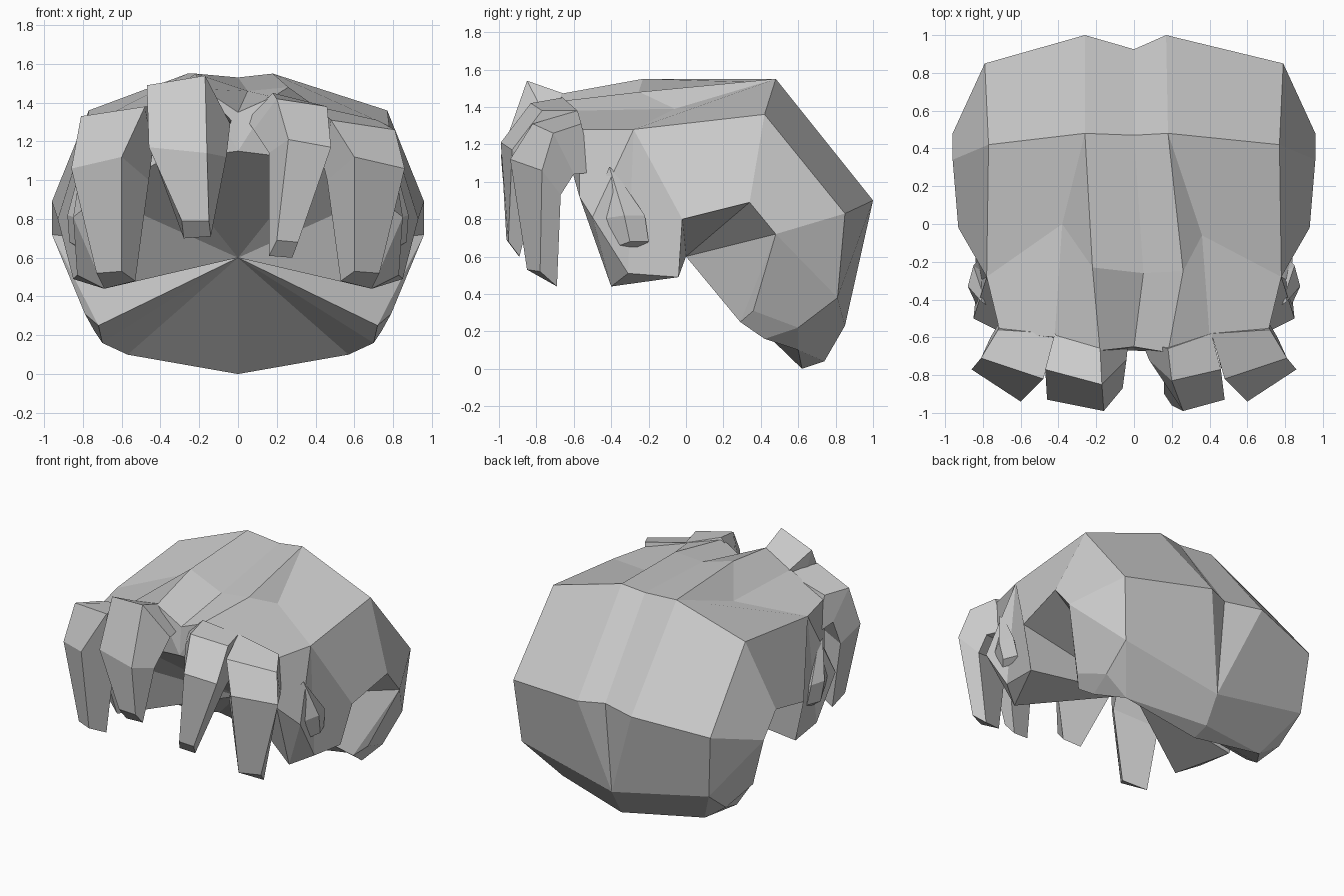
import bpy, bmesh

if "Cube" in bpy.data.objects:
    bpy.data.objects.remove(bpy.data.objects["Cube"])

grey = bpy.data.materials.new("hair_grey")
grey.diffuse_color = (0.6, 0.6, 0.6, 1)
grey.use_nodes = True
grey.node_tree.nodes["Principled BSDF"].inputs["Base Color"].default_value = grey.diffuse_color


def finish(name, bm):
    bmesh.ops.recalc_face_normals(bm, faces=bm.faces)
    me = bpy.data.meshes.new(name)
    bm.to_mesh(me)
    bm.free()
    me.materials.append(grey)
    ob = bpy.data.objects.new(name, me)
    bpy.context.collection.objects.link(ob)
    return ob


# Points on the centre line, shared by both halves
CENTRE = dict(
    inner=(0, 0, .6), crest=(0, .47, 1.53), part=(.05, -.26, 1.46), brow=(0, -.65, 1.35),
    rim=(0, -.67, 1.15), back=(0, .925, .9), nape=(0, .85, .23),
    under=(0, .74, .04), hem=(0, .62, 0))
# Points of one side, mirrored to the other
SIDE = dict(
    temple=(.77, .42, 1.36), shoulder=(.78, -.28, 1.28), corner=(.71, -.57, 1.28),
    ear_front=(.93, -.02, .80), ear_top=(.96, .34, .89), ear_back=(.96, .48, .72),
    back_side=(.79, .85, .83), low_back=(.75, .81, .38), low_side=(.74, .6, .22),
    jaw=(.79, .36, .31), jaw_in=(.72, .29, .25), hem_side=(.70, .42, .16), hem_back=(.57, .6, .10),
    burn_back=(.85, -.04, .49), burn_low=(.83, -.31, .51), burn_tip=(.69, -.4, .44),
    burn_front=(.85, -.5, .81), burn_in=(.71, -.57, .92), rim_side=(.4, -.62, 1.1))
# Crown ridges differ a little left and right
CROWN = {
    1: dict(top=(.18, .48, 1.55), back_top=(.17, 1, .9), valley=(.36, -.06, 1.39),
            ridge=(.26, -.25, 1.48), root_in=(.18, -.68, 1.43), root_out=(.4, -.59, 1.38)),
    -1: dict(top=(-.26, .48, 1.55), back_top=(-.26, 1, .9), valley=(-.38, 0, 1.39),
             ridge=(-.22, -.23, 1.55), root_in=(-.18, -.67, 1.47), root_out=(-.42, -.6, 1.40))}

# Faces of one half, grouped by region
CROWN_FACES = [
    "crest top back_top back", "top temple back_side back_top",
    "top temple shoulder valley", "top valley ridge",
    "crest top ridge part", "part ridge root_in brow",
    "ridge valley root_out root_in", "valley shoulder corner root_out"]
BACK_FACES = [
    "back back_top nape", "back_top back_side low_back nape",
    "temple shoulder ear_front ear_top", "temple ear_top ear_back back_side",
    "back_side ear_back low_back", "ear_back jaw low_side low_back",
    "nape low_back hem_back under", "low_back low_side hem_back",
    "low_side jaw jaw_in hem_side", "low_side hem_side hem_back",
    "under hem_back hem", "jaw ear_back jaw_in"]
SIDEBURN_FACES = [
    "shoulder ear_front burn_back burn_low", "shoulder burn_low burn_front",
    "shoulder burn_front burn_in corner", "burn_back burn_low burn_tip",
    "burn_low burn_front burn_tip", "burn_front burn_in burn_tip"]
FOREHEAD_FACES = [
    "corner burn_in rim_side root_out", "root_out rim_side root_in",
    "root_in rim_side rim", "root_in rim brow"]
# Open edge closed by a fan to the inner point
RIM = ["hem", "hem_back", "hem_side", "jaw_in", "ear_back", "ear_top", "ear_front",
       "burn_back", "burn_tip", "burn_in", "rim_side", "rim"]

# Main cap: crown, back, ear notches, sideburns and underside
bm = bmesh.new()
mid = {k: bm.verts.new(p) for k, p in CENTRE.items()}
for s in (1, -1):
    v = dict(mid)
    v.update({k: bm.verts.new((s * x, y, z)) for k, (x, y, z) in SIDE.items()})
    v.update({k: bm.verts.new(p) for k, p in CROWN[s].items()})
    for group in (CROWN_FACES, BACK_FACES, SIDEBURN_FACES, FOREHEAD_FACES):
        for face in group:
            bm.faces.new([v[k] for k in face.split()])
    for a, b in zip(RIM, RIM[1:]):
        bm.faces.new([v["inner"], v[a], v[b]])
finish("hair_cap", bm)


# Four-sided lofted lock; lift raises its second ring
def lock(name, rings, side=1, lift=0):
    bm = bmesh.new()
    loops = []
    for i, ring in enumerate(rings):
        up = lift if i == 1 else 0
        loops.append([bm.verts.new((side * x, y, z + up)) for x, y, z in ring])
    for a, b in zip(loops, loops[1:]):
        for i in range(4):
            j = (i + 1) % 4
            bm.faces.new((a[i], a[j], b[j], b[i]))
    bm.faces.new(loops[0])
    bm.faces.new(loops[-1])
    finish(name, bm)


# Inner fringe locks
lock("fringe_inner_left", [
    [(-.42, -.58, 1.40), (-.18, -.65, 1.47), (-.03, -.62, 1.32), (-.38, -.52, 1.15)],
    [(-.47, -.77, 1.49), (-.17, -.85, 1.54), (-.04, -.72, 1.29), (-.44, -.66, 1.15)],
    [(-.46, -.93, 1.17), (-.16, -.99, 1.14), (-.06, -.87, 1.12), (-.42, -.75, 1.08)],
    [(-.29, -.95, .79), (-.15, -.96, .79), (-.14, -.89, .71), (-.28, -.88, .70)]])
lock("fringe_inner_right", [
    [(.18, -.66, 1.45), (.41, -.58, 1.38), (.38, -.52, 1.15), (.04, -.62, 1.32)],
    [(.20, -.83, 1.42), (.46, -.77, 1.38), (.43, -.66, 1.15), (.08, -.72, 1.26)],
    [(.26, -.99, 1.21), (.48, -.93, 1.17), (.43, -.78, 1.05), (.16, -.84, 1.14)],
    [(.20, -.96, .69), (.31, -.95, .68), (.28, -.89, .60), (.16, -.90, .61)]])

for s, label in ((1, "right"), (-1, "left")):
    # Outer fringe locks
    lock("fringe_outer_" + label, [
        [(.41, -.58, 1.38), (.72, -.56, 1.31), (.70, -.50, 1.05), (.42, -.52, 1.10)],
        [(.48, -.82, 1.31), (.81, -.71, 1.26), (.76, -.60, 1.04), (.44, -.68, 1.08)],
        [(.60, -.94, 1.12), (.86, -.77, 1.06), (.77, -.67, .93), (.46, -.76, 1.0)],
        [(.60, -.85, .53), (.73, -.78, .52), (.69, -.69, .44), (.53, -.75, .48)]],
        s, .07 if s < 0 else 0)
    # Small side spikes over the sideburns
    lock("side_spike_" + label, [
        [(.81, -.41, 1.08), (.80, -.37, 1.04), (.76, -.37, 1.02), (.78, -.43, 1.03)],
        [(.88, -.33, .82), (.85, -.22, .82), (.79, -.26, .78), (.82, -.46, .80)],
        [(.87, -.30, .68), (.83, -.20, .68), (.79, -.23, .63), (.81, -.38, .65)]], s)
